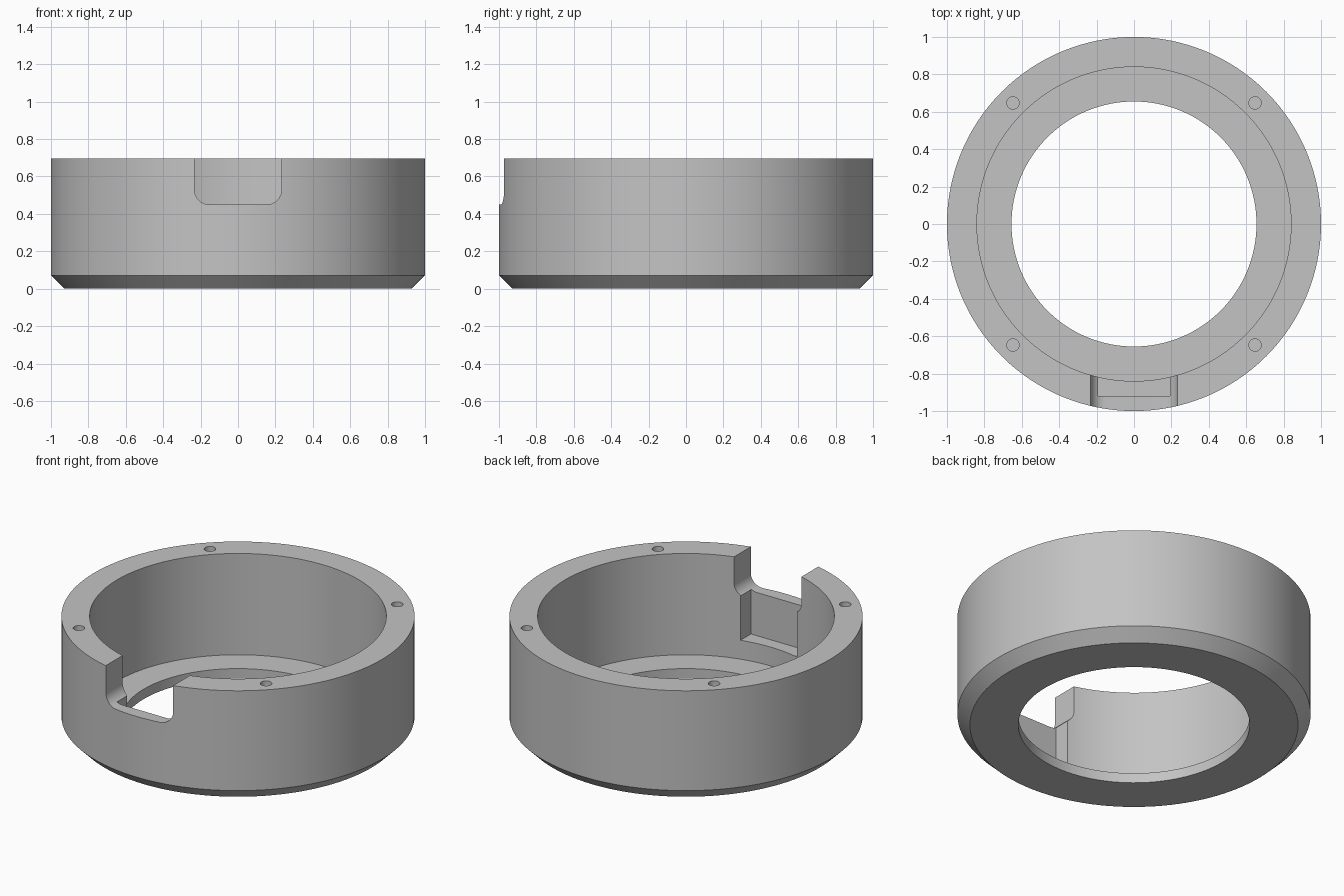
import bpy
import bmesh
import math
from mathutils import Matrix

cube = bpy.data.objects.get("Cube")
if cube:
    bpy.data.objects.remove(cube, do_unlink=True)

HEIGHT, FLOOR, CHAMFER = 0.695, 0.062, 0.071
OUTER, INNER, BORE = 1.0, 0.84, 0.655
SEGMENTS = 128

grey = bpy.data.materials.new("plain grey")
grey.use_nodes = True
color = (0.55, 0.55, 0.55, 1.0)
grey.diffuse_color = color
grey.node_tree.nodes["Principled BSDF"].inputs["Base Color"].default_value = color


def make_object(name, bm):
    bmesh.ops.recalc_face_normals(bm, faces=bm.faces[:])
    mesh = bpy.data.meshes.new(name)
    bm.to_mesh(mesh)
    bm.free()
    mesh.materials.append(grey)
    obj = bpy.data.objects.new(name, mesh)
    bpy.context.collection.objects.link(obj)
    return obj


def lathe(name, profile):
    """Revolve a closed (radius, height) profile around z."""
    bm = bmesh.new()
    rings = []
    for i in range(SEGMENTS):
        a = 2 * math.pi * i / SEGMENTS
        rings.append([bm.verts.new((r * math.cos(a), r * math.sin(a), z)) for r, z in profile])
    n = len(profile)
    for i in range(SEGMENTS):
        p, q = rings[i], rings[(i + 1) % SEGMENTS]
        for j in range(n):
            k = (j + 1) % n
            bm.faces.new((p[j], q[j], q[k], p[k]))
    return make_object(name, bm)


def prism(name, outline, y0, y1):
    """Extrude an (x, z) outline along y."""
    bm = bmesh.new()
    face = bm.faces.new([bm.verts.new((x, y0, z)) for x, z in outline])
    out = bmesh.ops.extrude_face_region(bm, geom=[face])
    verts = [v for v in out["geom"] if isinstance(v, bmesh.types.BMVert)]
    bmesh.ops.translate(bm, verts=verts, vec=(0, y1 - y0, 0))
    return make_object(name, bm)


def cut(target, cutter):
    mod = target.modifiers.new(cutter.name, "BOOLEAN")
    mod.operation = "DIFFERENCE"
    mod.solver = "EXACT"
    mod.object = cutter
    cutter.hide_render = True
    bpy.context.view_layer.objects.active = target
    bpy.ops.object.modifier_apply(modifier=mod.name)
    bpy.data.objects.remove(cutter, do_unlink=True)


# Ring housing with chamfered base and an inner ledge
housing = lathe("ring_housing", [
    (BORE, 0), (OUTER - CHAMFER, 0), (OUTER, CHAMFER), (OUTER, HEIGHT),
    (INNER, HEIGHT), (INNER, FLOOR), (BORE, FLOOR)])

# Front notch, open at the top, with rounded lower corners
half, sill, radius = 0.233, 0.45, 0.08
right_side = [(half, HEIGHT + 0.2)]
for i in range(13):
    a = math.pi / 2 * i / 12
    right_side.append((half - radius + radius * math.cos(a),
                       sill + radius - radius * math.sin(a)))
left_side = [(-x, z) for x, z in reversed(right_side)]
cut(housing, prism("notch_cutter", right_side + left_side, -1.2, -0.6))

# Recess behind the notch sill, open to the inside
w, low, high = 0.195, 0.18, 0.46
cut(housing, prism("recess_cutter", [(-w, low), (w, low), (w, high), (-w, high)], -0.92, -0.6))

# Four blind screw holes in the top rim
bm = bmesh.new()
for sx in (-1, 1):
    for sy in (-1, 1):
        bmesh.ops.create_cone(bm, cap_ends=True, segments=32, radius1=0.033, radius2=0.033,
                              depth=0.5, matrix=Matrix.Translation((sx * 0.647, sy * 0.647, HEIGHT)))
cut(housing, make_object("screw_hole_cutter", bm))

# Smooth round walls, crisp edges
bpy.ops.object.select_all(action="DESELECT")
housing.select_set(True)
bpy.context.view_layer.objects.active = housing
bpy.ops.object.shade_smooth_by_angle(angle=math.radians(30))
